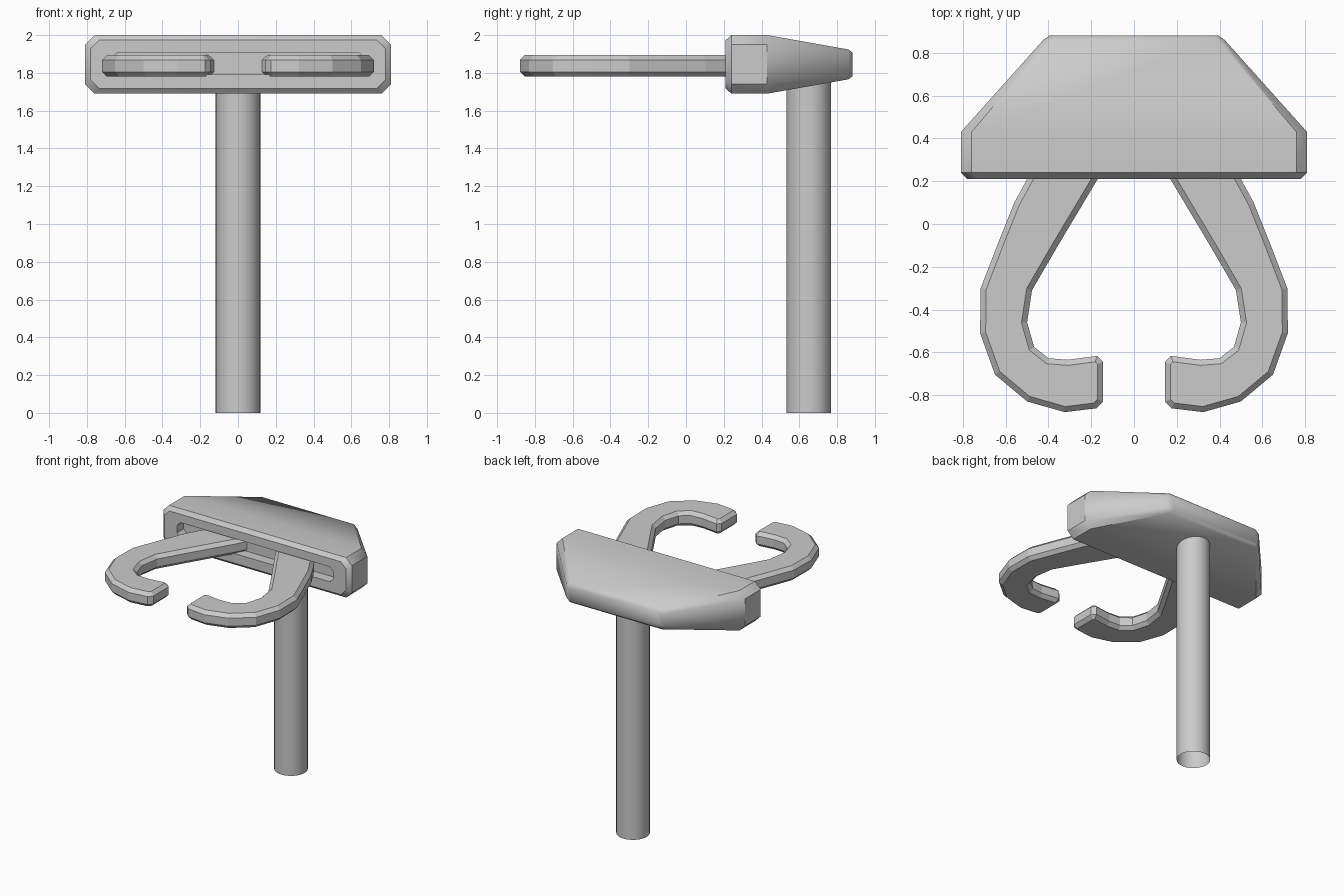
import bpy, bmesh, math

cube = bpy.data.objects.get("Cube")
if cube:
    bpy.data.objects.remove(cube, do_unlink=True)

grey = bpy.data.materials.new("light grey")
grey.use_nodes = True
grey.diffuse_color = (0.6, 0.6, 0.6, 1)
grey.node_tree.nodes["Principled BSDF"].inputs["Base Color"].default_value = (0.6, 0.6, 0.6, 1)


def finish(name, bm, smooth_angle):
    bmesh.ops.recalc_face_normals(bm, faces=bm.faces)
    mesh = bpy.data.meshes.new(name)
    bm.to_mesh(mesh)
    bm.free()
    mesh.materials.append(grey)
    obj = bpy.data.objects.new(name, mesh)
    bpy.context.collection.objects.link(obj)
    bpy.ops.object.select_all(action='DESELECT')
    obj.select_set(True)
    bpy.context.view_layer.objects.active = obj
    if smooth_angle:
        bpy.ops.object.shade_smooth_by_angle(angle=math.radians(smooth_angle))
    return obj


def ring(bm, y, hw, hz, c, zc=1.845):
    """Rectangle with chamfered corners, standing across y."""
    pts = [(hw - c, hz), (hw, hz - c), (hw, c - hz), (hw - c, -hz),
           (c - hw, -hz), (-hw, c - hz), (-hw, hz - c), (c - hw, hz)]
    return [bm.verts.new((x, y, zc + z)) for x, z in pts]


# Head: lofted from the slot floor, out round the front rim, to the tapered back
bm = bmesh.new()
rings = [ring(bm, 0.29, 0.67, 0.058, 0.03, 1.85),
         ring(bm, 0.21, 0.67, 0.058, 0.03, 1.85),
         ring(bm, 0.21, 0.78, 0.128, 0.045),
         ring(bm, 0.24, 0.81, 0.155, 0.05),
         ring(bm, 0.43, 0.81, 0.155, 0.05),
         ring(bm, 0.86, 0.425, 0.079, 0.03),
         ring(bm, 0.882, 0.395, 0.062, 0.025)]
for a, b in zip(rings, rings[1:]):
    for i in range(8):
        j = (i + 1) % 8
        bm.faces.new((a[i], a[j], b[j], b[i]))
bm.faces.new(rings[0])
bm.faces.new(rings[-1])
finish("head", bm, 38)

# Handle: round tube, open at the bottom
bm = bmesh.new()
bmesh.ops.create_cone(bm, cap_ends=False, segments=32, radius1=0.118, radius2=0.118, depth=1.8)
bmesh.ops.translate(bm, verts=bm.verts, vec=(0, 0.65, 0.9))
finish("handle", bm, 30)

# Hooks: curved outline, extruded, with bevelled rims
outline = [(0.42, 0.34), (0.50, 0.21), (0.56, 0.10), (0.64, -0.10), (0.717, -0.30),
           (0.72, -0.51), (0.65, -0.705), (0.50, -0.83), (0.324, -0.88),
           (0.175, -0.862), (0.145, -0.83), (0.145, -0.645), (0.172, -0.617),
           (0.31, -0.635), (0.40, -0.628), (0.467, -0.575), (0.50, -0.46),
           (0.477, -0.31), (0.355, -0.10), (0.17, 0.21), (0.10, 0.34)]
for name, side in (("left_hook", 1), ("right_hook", -1)):
    bm = bmesh.new()
    base = bm.faces.new([bm.verts.new((side * x, y, 1.78)) for x, y in outline])
    top = bmesh.ops.extrude_face_region(bm, geom=[base])["geom"]
    bmesh.ops.translate(bm, verts=[v for v in top if isinstance(v, bmesh.types.BMVert)],
                        vec=(0, 0, 0.114))
    bmesh.ops.recalc_face_normals(bm, faces=bm.faces)
    rims = [e for e in bm.edges if abs(e.verts[0].co.z - e.verts[1].co.z) < 0.01]
    bmesh.ops.bevel(bm, geom=rims, offset=0.026, segments=1, affect='EDGES')
    finish(name, bm, 0)
